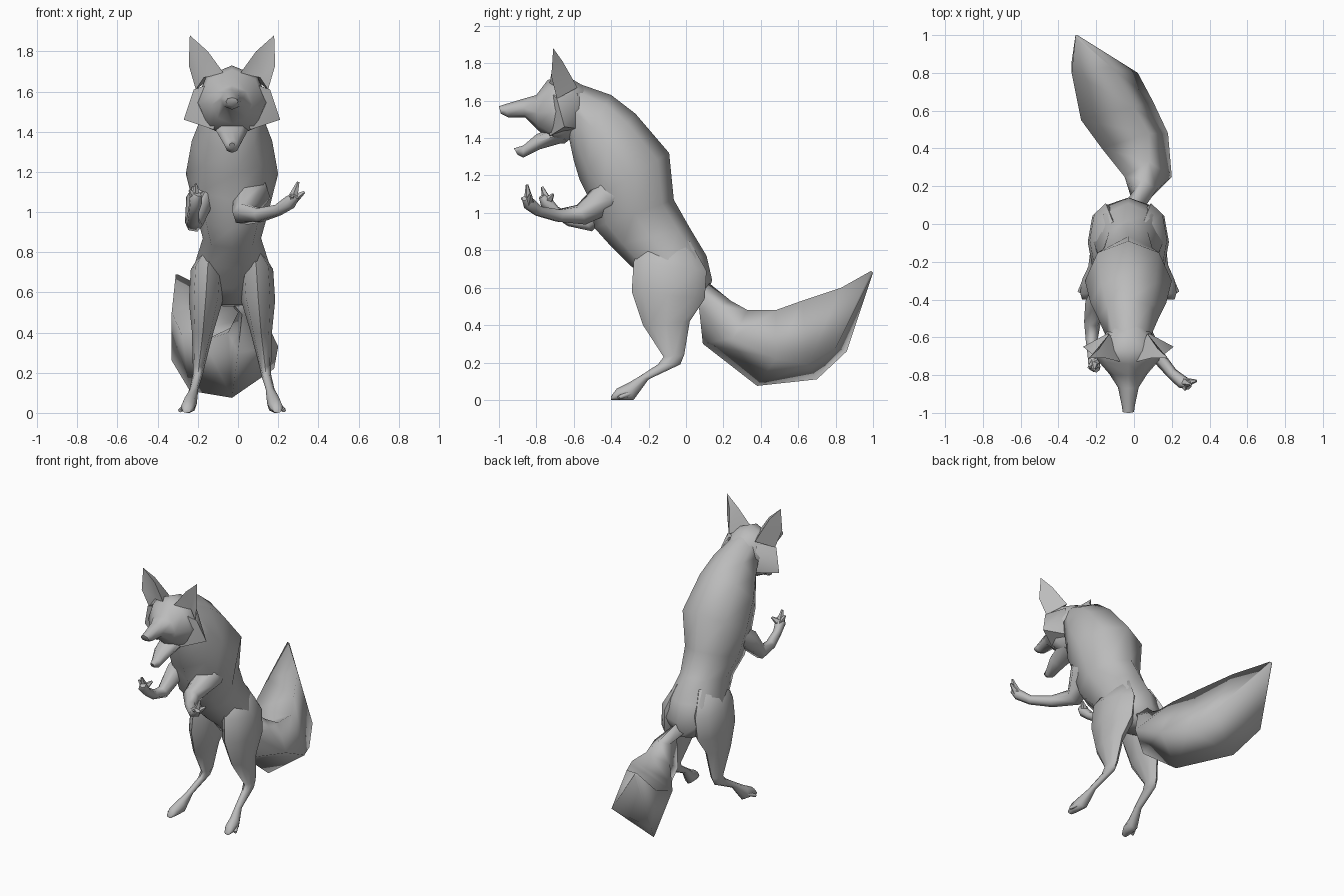
import bpy, bmesh
from math import sin, cos, pi, radians
from mathutils import Vector

if "Cube" in bpy.data.objects:
    bpy.data.objects.remove(bpy.data.objects["Cube"], do_unlink=True)

AXIS = -.03  # the animal's plane of symmetry

fur = bpy.data.materials.new("plain_grey_fur")
fur.use_nodes = True
grey = (.5, .5, .5, 1)
fur.diffuse_color = grey
fur.node_tree.nodes["Principled BSDF"].inputs["Base Color"].default_value = grey


def finish(name, bm, angle=65):
    """Turn a bmesh into a shaded, coloured object."""
    bmesh.ops.recalc_face_normals(bm, faces=bm.faces)
    mesh = bpy.data.meshes.new(name)
    bm.to_mesh(mesh)
    bm.free()
    obj = bpy.data.objects.new(name, mesh)
    bpy.context.collection.objects.link(obj)
    mesh.materials.append(fur)
    bpy.ops.object.select_all(action='DESELECT')
    obj.select_set(True)
    bpy.context.view_layer.objects.active = obj
    bpy.ops.object.shade_smooth_by_angle(angle=radians(angle))


def loft(name, rings, angle=65):
    """Skin a list of equally long point rings and cap both ends."""
    bm = bmesh.new()
    loops = [[bm.verts.new(p) for p in ring] for ring in rings]
    n = len(loops[0])
    for a, b in zip(loops, loops[1:]):
        for i in range(n):
            j = (i + 1) % n
            bm.faces.new((a[i], a[j], b[j], b[i]))
    bm.faces.new(loops[0])
    bm.faces.new(loops[-1])
    finish(name, bm, angle)


def slices(name, rows, side=1, sides=8):
    """Loft ellipses; row = x offset, half width, upper y z, lower y z."""
    rings = []
    for x, w, y1, z1, y2, z2 in rows:
        mid = Vector((AXIS + side * x, (y1 + y2) / 2, (z1 + z2) / 2))
        half = Vector((0, (y1 - y2) / 2, (z1 - z2) / 2))
        rings.append([mid + half * cos(t) + Vector((w * sin(t), 0, 0))
                      for t in (2 * pi * i / sides for i in range(sides))])
    loft(name, rings)


def limb(name, rows, sides=6):
    """Round tube along a path; row = x, y, z, radius."""
    pts = [Vector(r[:3]) for r in rows]
    rings = []
    for k, p in enumerate(pts):
        d = (pts[min(k + 1, len(pts) - 1)] - pts[max(k - 1, 0)]).normalized()
        u = d.orthogonal().normalized() if not rings else (u - d * u.dot(d)).normalized()
        v = d.cross(u)
        rings.append([p + (u * cos(t) + v * sin(t)) * rows[k][3]
                      for t in (2 * pi * i / sides for i in range(sides))])
    loft(name, rings)


# Torso, from neck to rump
slices("torso", [
    (0, .11, -.60, 1.70, -.63, 1.42),
    (0, .16, -.40, 1.63, -.60, 1.28),
    (0, .20, -.27, 1.53, -.57, 1.18),
    (0, .23, -.09, 1.32, -.51, 1.06),
    (0, .18, -.065, 1.07, -.49, .92),
    (0, .145, .02, .92, -.40, .82),
    (0, .185, .11, .77, -.30, .72),
    (0, .185, .14, .64, -.17, .62),
    (0, .10, .10, .53, -.10, .54)])

# Head and snout
slices("head", [
    (0, .08, -.50, 1.65, -.54, 1.44),
    (0, .135, -.60, 1.71, -.60, 1.41),
    (0, .18, -.67, 1.73, -.65, 1.37),
    (0, .165, -.74, 1.71, -.70, 1.37),
    (0, .10, -.80, 1.63, -.79, 1.44),
    (0, .055, -.87, 1.61, -.86, 1.51),
    (0, .035, -.97, 1.58, -.95, 1.51),
    (0, .03, -1, 1.57, -.99, 1.53)])

# Open lower jaw
slices("lower_jaw", [
    (0, .09, -.68, 1.47, -.64, 1.38),
    (0, .065, -.80, 1.42, -.78, 1.34),
    (0, .035, -.87, 1.36, -.87, 1.295),
    (0, .015, -.92, 1.345, -.90, 1.31)])

# Bushy four-sided tail: each ring is top, inner, bottom and outer corner
loft("tail", [
    [(-.03, .08, .66), (-.09, .05, .6), (-.03, .02, .55), (.03, .05, .6)],
    [(.05, .24, .53), (0, .18, .5), (.02, .07, .49), (.12, .18, .5)],
    [(.08, .33, .48), (-.05, .25, .4), (0, .09, .3), (.2, .25, .33)],
    [(.08, .48, .48), (-.17, .4, .36), (-.03, .38, .075), (.18, .48, .22)],
    [(0, .62, .53), (-.28, .55, .39), (-.24, .7, .11), (.1, .65, .19)],
    [(-.12, .83, .6), (-.33, .8, .5), (-.33, .86, .26), (.02, .8, .28)],
    [(-.3, .99, .69), (-.31, .99, .69), (-.31, 1, .68), (-.3, 1, .68)]], 100)

for side, label in ((1, "left"), (-1, "right")):
    # Hind leg with thigh, hock and paw
    slices(label + "_hind_leg", [
        (.085, .035, .02, .85, -.22, .85),
        (.12, .085, .11, .69, -.28, .74),
        (.13, .085, .10, .54, -.29, .58),
        (.145, .055, .02, .42, -.23, .40),
        (.165, .03, -.01, .24, -.12, .23),
        (.17, .025, -.03, .19, -.15, .19),
        (.19, .022, -.20, .11, -.25, .125),
        (.21, .035, -.28, 0, -.31, .09),
        (.22, .035, -.36, 0, -.37, .06),
        (.225, .02, -.40, 0, -.40, .02)], side)
    limb(label + "_outer_toe", [
        (AXIS + side * .22, -.29, .04, .02), (AXIS + side * .26, -.36, .012, .01)])

    # Pointed cheek, a simple hull reaching out and down from the ear
    bm = bmesh.new()
    for x, y, z in ((.05, -.74, 1.66), (.19, -.69, 1.61), (.24, -.65, 1.46),
                    (.09, -.73, 1.41), (.09, -.58, 1.45), (.11, -.58, 1.64)):
        bm.verts.new((AXIS + side * x, y, z))
    bmesh.ops.convex_hull(bm, input=bm.verts)
    finish(label + "_cheek", bm)

    # Ear: a hollow front and a ridged back
    bm = bmesh.new()
    corners = {"tip": (.21, -.71, 1.88), "inner": (.04, -.73, 1.69),
               "upper": (.12, -.71, 1.80), "outer": (.18, -.69, 1.61),
               "lobe": (.215, -.72, 1.73), "back": (.10, -.58, 1.67),
               "ridge": (.155, -.66, 1.81), "hollow": (.14, -.68, 1.67)}
    v = {k: bm.verts.new((AXIS + side * x, y, z)) for k, (x, y, z) in corners.items()}
    for face in ("tip upper hollow", "upper inner hollow", "tip hollow lobe",
                 "lobe hollow outer", "tip ridge upper", "upper ridge back inner",
                 "tip lobe ridge", "lobe outer back ridge", "inner back outer hollow"):
        bm.faces.new([v[k] for k in face.split()])
    finish(label + "_ear", bm, 50)

# Arms: the left reaches outward, the right is held straight ahead
limb("left_arm", [
    (.05, -.27, 1.16, .06), (.07, -.42, 1.09, .095), (.03, -.56, .99, .06),
    (.11, -.68, .985, .038), (.20, -.79, 1.01, .03), (.26, -.84, 1.05, .035),
    (.29, -.86, 1.08, .02)])
limb("right_arm", [
    (-.13, -.27, 1.18, .06), (-.19, -.42, 1.06, .07), (-.22, -.52, .94, .045),
    (-.225, -.62, .96, .033), (-.22, -.70, 1.01, .028), (-.21, -.75, 1.06, .035),
    (-.20, -.77, 1.09, .02)])

# Fingers
hands = {
    "left": ((.27, -.84, 1.06), [(.30, -.85, 1.15), (.33, -.83, 1.10), (.27, -.88, 1.08)]),
    "right": ((-.21, -.74, 1.06), [(-.21, -.77, 1.14), (-.17, -.71, 1.10), (-.24, -.76, 1.11)])}
for label, (palm, tips) in hands.items():
    for i, tip in enumerate(tips):
        limb(f"{label}_finger_{i}", [(*palm, .028), (*tip, .007)], 5)
